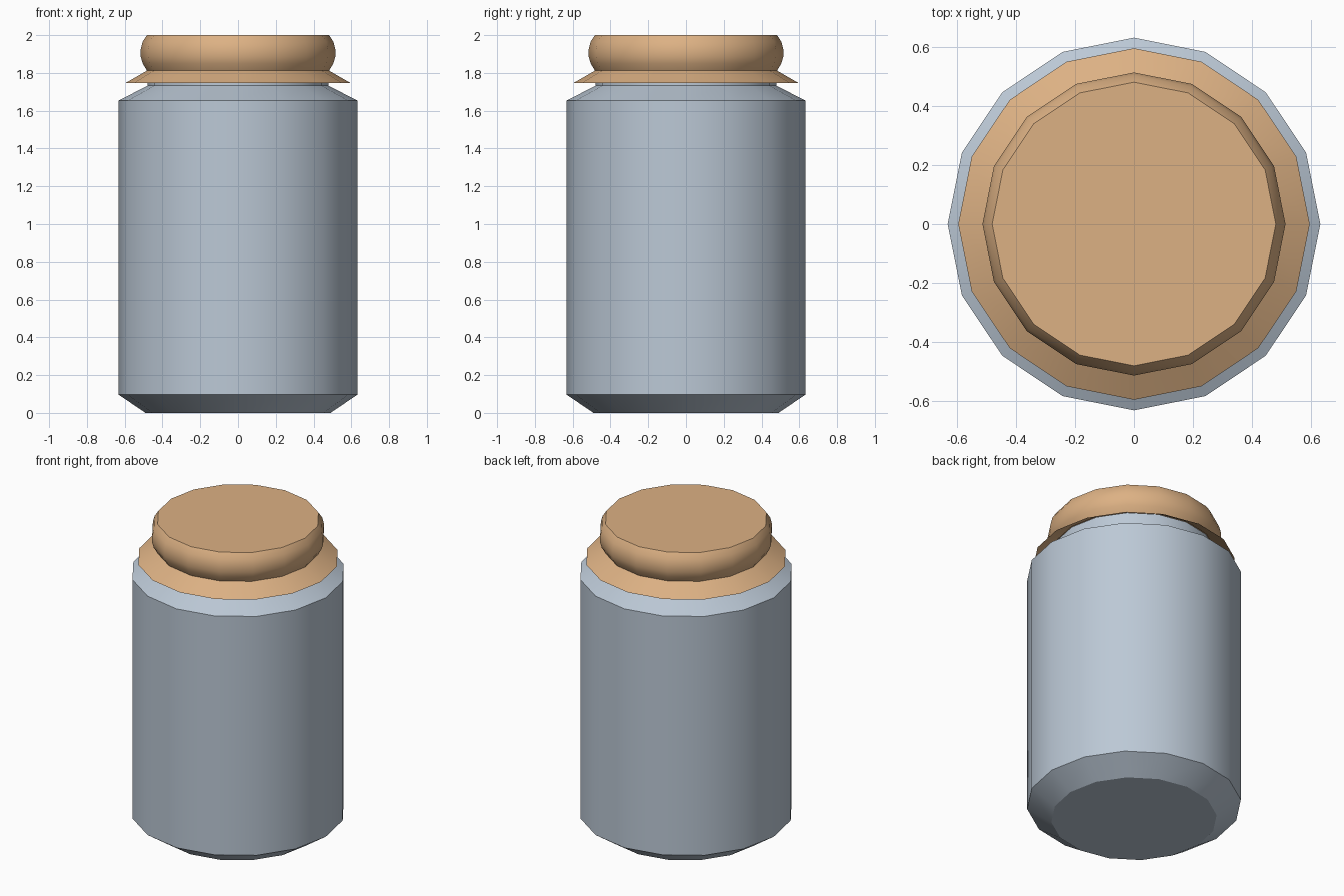
import bpy, bmesh, math

if "Cube" in bpy.data.objects:
    bpy.data.objects.remove(bpy.data.objects["Cube"])

SIDES = 16


def material(name, color):
    mat = bpy.data.materials.new(name)
    mat.diffuse_color = color
    mat.use_nodes = True
    mat.node_tree.nodes["Principled BSDF"].inputs["Base Color"].default_value = mat.diffuse_color
    return mat


def lathe(name, profile, mat, cap_bottom=True):
    """Revolve (radius, z) points, listed bottom to top, into a 16-sided part."""
    bm = bmesh.new()
    rings = []
    for r, z in profile:
        rings.append([bm.verts.new((r * math.cos(a), r * math.sin(a), z))
                      for a in (2 * math.pi * i / SIDES for i in range(SIDES))])
    for low, high in zip(rings, rings[1:]):
        for i in range(SIDES):
            j = (i + 1) % SIDES
            bm.faces.new((low[i], low[j], high[j], high[i]))
    bm.faces.new(rings[-1])
    if cap_bottom:
        bm.faces.new(rings[0][::-1])
    mesh = bpy.data.meshes.new(name)
    bm.to_mesh(mesh)
    bm.free()
    obj = bpy.data.objects.new(name, mesh)
    bpy.context.collection.objects.link(obj)
    mesh.materials.append(mat)
    bpy.ops.object.select_all(action='DESELECT')
    obj.select_set(True)
    bpy.context.view_layer.objects.active = obj
    bpy.ops.object.shade_smooth_by_angle(angle=math.radians(30))
    return obj


glass = material("pale_blue", (0.50, 0.58, 0.67, 1))
tan = material("tan", (0.72, 0.44, 0.23, 1))

# Jar with chamfered base, sloped shoulder and a short neck
lathe("jar_body", [(0.49, 0), (0.633, 0.097), (0.633, 1.653),
                   (0.48, 1.732), (0.48, 1.81)], glass)

# Lid cover: open flared skirt, then a bulging cap
lathe("lid_cover", [(0.597, 1.746), (0.482, 1.812), (0.505, 1.85),
                    (0.515, 1.885), (0.515, 1.925), (0.505, 1.965),
                    (0.482, 2.0)], tan, cap_bottom=False)
